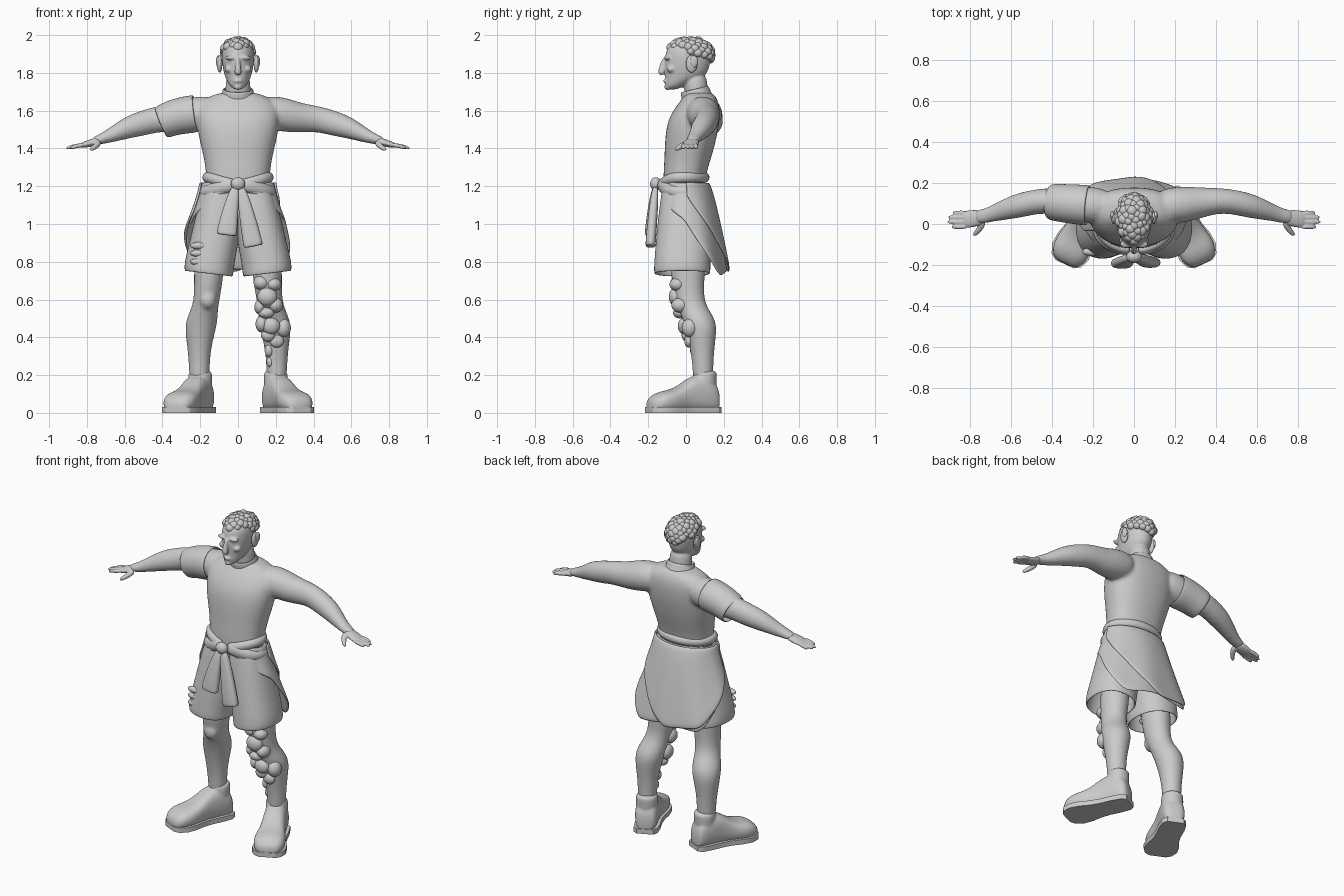
import bpy, bmesh, math, random
from mathutils import Vector, Matrix

random.seed(4)


def tube(bm, rings, seg=16, ref=(0, 1, 0), axis=None, caps=True, sx=1, p=2.0):
    """Loft elliptical rings (x, y, z, half width, half depth)."""
    c = [Vector((r[0] * sx, r[1], r[2])) for r in rings]
    loops = []
    for i, r in enumerate(rings):
        t = Vector(axis) if axis else (c[min(i + 1, len(c) - 1)] - c[max(i - 1, 0)]).normalized()
        u = Vector(ref).cross(t).normalized()
        v = t.cross(u)
        loop = []
        for k in range(seg):
            a = 2 * math.pi * k / seg
            ca, sa = math.cos(a), math.sin(a)
            ca = math.copysign(abs(ca) ** (2 / p), ca)
            sa = math.copysign(abs(sa) ** (2 / p), sa)
            loop.append(bm.verts.new(c[i] + u * r[3] * ca + v * r[4] * sa))
        loops.append(loop)
    for a, b in zip(loops, loops[1:]):
        for k in range(seg):
            bm.faces.new((a[k], a[(k + 1) % seg], b[(k + 1) % seg], b[k]))
    if caps:
        bm.faces.new(loops[0])
        bm.faces.new(loops[-1])


def ball(bm, c, r):
    bmesh.ops.create_uvsphere(bm, u_segments=14, v_segments=9, radius=1,
                              matrix=Matrix.Translation(c) @ Matrix.Diagonal((*r, 1)))


def finish(name, bm, subsurf=2, voxel=0, thick=0, mirror=False, smooth=4):
    bmesh.ops.recalc_face_normals(bm, faces=bm.faces)
    for f in bm.faces:
        f.smooth = True
    me = bpy.data.meshes.new(name)
    bm.to_mesh(me)
    bm.free()
    ob = bpy.data.objects.new(name, me)
    bpy.context.collection.objects.link(ob)
    if mirror:
        ob.modifiers.new("mirror", 'MIRROR').use_mirror_merge = False
    if thick:
        m = ob.modifiers.new("thickness", 'SOLIDIFY')
        m.thickness, m.offset = thick, 0
    if subsurf:
        m = ob.modifiers.new("smooth", 'SUBSURF')
        m.levels = m.render_levels = subsurf
    if voxel:
        m = ob.modifiers.new("fuse", 'REMESH')
        m.mode, m.voxel_size, m.use_smooth_shade = 'VOXEL', voxel, True
        m = ob.modifiers.new("blend", 'SMOOTH')
        m.factor, m.iterations = 0.5, smooth
    return ob


# Torso with both arms, fused
bm = bmesh.new()
tube(bm, [(0, y, z, rx, ry) for y, z, rx, ry in [
    (-.01, 1.12, .165, .11), (-.01, 1.25, .168, .112), (.01, 1.35, .182, .125),
    (.025, 1.45, .208, .138), (.04, 1.55, .225, .14), (.065, 1.63, .22, .115),
    (.075, 1.675, .16, .085), (.065, 1.70, .08, .07)]], 20, axis=(0, 0, 1), p=2.3)
arm = [(.10, .08, 1.60, .09, .09), (.24, .095, 1.58, .094, .092), (.33, .105, 1.56, .080, .075),
       (.42, .115, 1.557, .070, .062), (.50, .105, 1.535, .068, .062), (.58, .085, 1.512, .060, .060),
       (.66, .06, 1.475, .042, .045), (.72, .04, 1.45, .029, .036), (.78, .03, 1.435, .02, .036)]
for s in (1, -1):
    tube(bm, arm, sx=s)
finish("shirt_and_arms", bm, voxel=.01, smooth=6)

# Loose sleeve on one arm, and the collar
bm = bmesh.new()
tube(bm, [(-.22, .09, 1.585, .098, .097), (-.33, .10, 1.570, .092, .09), (-.41, .108, 1.536, .085, .085)],
     caps=False)
finish("loose_sleeve", bm, thick=.012)
bm = bmesh.new()
tube(bm, [(0, .065, 1.65, .095, .08), (0, .052, 1.685, .08, .075), (0, .045, 1.715, .078, .072)], caps=False)
finish("collar", bm, thick=.012)

# Hands
bm = bmesh.new()
tube(bm, [(.73, .037, 1.445, .024, .036), (.79, .025, 1.425, .019, .044), (.84, .02, 1.413, .014, .043)])
for y, tip in [(-.014, .89), (.01, .915), (.033, .91), (.054, .885)]:
    tube(bm, [(.81, y, 1.419, .012, .012), (.86, y, 1.413, .013, .013), (tip, y, 1.40, .010, .010)], 8)
tube(bm, [(.73, .015, 1.435, .018, .018), (.755, -.03, 1.41, .016, .016), (.785, -.058, 1.39, .011, .011)],
     8, ref=(0, 0, 1))
finish("hands", bm, voxel=.005, mirror=True, smooth=3)

# Head, neck, nose and brow
bm = bmesh.new()
tube(bm, [(0, y, z, rx, ry) for y, z, rx, ry in [
    (-.078, 1.71, .022, .028), (-.052, 1.738, .050, .062), (-.002, 1.78, .071, .108), (.005, 1.83, .082, .121),
    (.01, 1.88, .087, .123), (.015, 1.93, .085, .12), (.02, 1.965, .06, .09), (.02, 1.98, .03, .05)]],
    20, axis=(0, 0, 1))
tube(bm, [(0, .065, 1.60, .072, .066), (0, .052, 1.72, .067, .063), (0, .045, 1.80, .065, .065)])
tube(bm, [(0, -.108, 1.885, .012, .014), (0, -.122, 1.84, .013, .018), (0, -.133, 1.803, .022, .02),
          (0, -.122, 1.79, .017, .016)], 10)
for s in (1, -1):
    ball(bm, (s * .037, -.098, 1.88), (.034, .02, .012))
    ball(bm, (s * .045, -.078, 1.82), (.028, .025, .02))
ball(bm, (0, -.104, 1.757), (.026, .018, .012))
ball(bm, (0, -.098, 1.725), (.022, .018, .016))
finish("head", bm, voxel=.006, smooth=3)

# Ears
bm = bmesh.new()
ball(bm, (.097, .03, 1.848), (.015, .032, .047))
ball(bm, (.106, .042, 1.86), (.011, .022, .032))
finish("ears", bm, 1, mirror=True)

# Curly hair: balls spread over the skull
bm = bmesh.new()
n = 110
for i in range(n):
    h = 1 - 1.4 * (i + .5) / n
    a = i * 2.39996
    q = math.sqrt(1 - h * h)
    c = Vector((.078 * q * math.cos(a), .02 + .113 * q * math.sin(a), 1.89 + .083 * h))
    if c.z > 1.925 - .42 * max(c.y, -.02):
        r = random.uniform(.021, .029)
        ball(bm, c, (r, r, r * .95))
finish("curly_hair", bm, 0)

# Shorts: two open legs that overlap at the hips
bm = bmesh.new()
tube(bm, [(.085, -.01, 1.2, .09, .11), (.10, -.01, 1.05, .118, .13), (.128, -.015, .9, .124, .14),
          (.152, -.02, .79, .125, .143), (.155, -.02, .735, .124, .145)], 20, axis=(0, 0, 1), caps=False, p=2.3)
for v in bm.verts:
    if v.co.z < .85:
        v.co.z += .12 * (v.co.x - .155)
finish("shorts", bm, thick=.014, mirror=True)
bm = bmesh.new()
for z in (.80, .845, .885):
    ball(bm, (-.205, -.135, z), (.05, .022, .02))
finish("shorts_folds", bm, 1)

# Bare legs
bm = bmesh.new()
tube(bm, [(.15, .01, .85, .085, .095), (.155, .01, .72, .079, .091), (.165, .015, .60, .069, .079),
          (.18, .045, .54, .074, .082), (.197, .08, .47, .09, .09), (.205, .085, .36, .066, .068),
          (.205, .09, .25, .055, .055), (.205, .09, .14, .055, .055)], axis=(0, 0, 1))
ball(bm, (.16, -.04, .60), (.045, .035, .05))
finish("legs", bm, voxel=.01, mirror=True)

# Lumpy padded brace on one leg
bm = bmesh.new()
for x, y, z, rx, ry, rz in [
        (.125, -.04, .69, .045, .045, .04), (.19, -.045, .68, .042, .045, .035), (.155, -.055, .615, .055, .038, .05),
        (.115, -.02, .56, .03, .05, .04), (.20, -.03, .57, .04, .05, .04), (.15, -.035, .53, .045, .035, .03),
        (.125, .01, .47, .034, .05, .045), (.175, -.01, .46, .05, .035, .045), (.24, .02, .45, .042, .045, .05),
        (.16, .01, .41, .04, .035, .035), (.205, .015, .38, .04, .025, .035), (.165, .05, .33, .025, .03, .035),
        (.17, .06, .27, .02, .025, .03)]:
    ball(bm, (x, y, z), (rx, ry, rz))
finish("leg_brace", bm, 1)

# Shoes, built along -y around the ankle, then turned outward
turn = Matrix.Translation((.205, .09, 0)) @ Matrix.Rotation(math.radians(25), 4, 'Z')
plan = [(.085, .10, .045), (.06, .17, .065), (0, .20, .07), (-.07, .195, .068), (-.13, .145, .074),
        (-.19, .118, .09), (-.25, .11, .094), (-.295, .085, .075), (-.315, .055, .045)]
bm = bmesh.new()
tube(bm, [(0, y, h / 2 + .004, w, h / 2) for y, h, w in plan], 16, ref=(0, 0, 1), axis=(0, -1, 0), p=2.7)
tube(bm, [(0, .01, .10, .068, .066), (0, .01, .19, .064, .062), (0, .015, .23, .066, .066)], axis=(0, 0, 1))
bmesh.ops.transform(bm, matrix=turn, verts=bm.verts)
finish("shoes", bm, voxel=.008, mirror=True, smooth=3)
bm = bmesh.new()
edge = [(w + .004, y) for y, h, w in plan] + [(-w - .004, y) for y, h, w in reversed(plan)]
face = bm.faces.new([bm.verts.new((x, y, 0)) for x, y in edge])
up = bmesh.ops.extrude_face_region(bm, geom=[face])["geom"]
bmesh.ops.translate(bm, vec=(0, 0, .03), verts=[v for v in up if isinstance(v, bmesh.types.BMVert)])
bmesh.ops.transform(bm, matrix=turn, verts=bm.verts)
ob = finish("soles", bm, 0, mirror=True)
bpy.context.view_layer.objects.active = ob
ob.select_set(True)
bpy.ops.object.shade_smooth_by_angle()


# Jacket hanging behind: hem is a list of (angle from the back in degrees, hem height)
def flap(name, hem, off):
    bm = bmesh.new()
    cols, rows, grid = 36, 8, []
    for i in range(cols + 1):
        d = hem[0][0] + (hem[-1][0] - hem[0][0]) * i / cols
        for (a0, z0), (a1, z1) in zip(hem, hem[1:]):
            if a0 <= d <= a1 + 1e-6:
                low = z0 + (z1 - z0) * (d - a0) / (a1 - a0)
        a, col = math.radians(d), []
        for j in range(rows + 1):
            z = 1.22 + (low - 1.22) * j / rows
            k = (1.22 - z) / .5
            fold = 1 + .025 * k * math.sin(8 * a)
            rx, ry = .185 + .2 * k ** 1.3 + off, .115 + .105 * k ** .8 + off
            col.append(bm.verts.new((rx * fold * math.sin(a), ry * fold * math.cos(a) - .01 * (1 - k), z)))
        grid.append(col)
    for a, b in zip(grid, grid[1:]):
        for j in range(rows):
            bm.faces.new((a[j], b[j], b[j + 1], a[j + 1]))
    finish(name, bm, 1, thick=.012)


flap("jacket_back", [(-150, 1.14), (-90, 1.02), (-60, .86), (-35, .74), (0, .76), (35, .72), (60, .86),
                     (90, 1.02), (150, 1.14)], 0)
flap("jacket_overlap", [(-100, 1.06), (-62, .88), (-35, .77), (0, .74), (40, .95), (85, 1.15)], .014)

# Rolled cloth round the waist
bm = bmesh.new()
for z, dip, r, rx in [(1.235, .02, .027, .165), (1.185, -.03, .036, .172), (1.14, -.02, .028, .18)]:
    pts = []
    for i in range(25):
        a = math.radians(-174 + 348 * i / 24)
        front = max(0, -math.cos(a)) ** 3
        pts.append((rx * math.sin(a), -.015 + .115 * math.cos(a),
                    z + dip * (1 - front) * .6 + (1.21 - z) * front, r * (1 - .25 * front), r * 1.1))
    tube(bm, pts, 10, ref=(0, 0, 1))
finish("waist_rolls", bm, 1)

# Knot and the two hanging sleeves
bm = bmesh.new()
ball(bm, (0, -.16, 1.212), (.04, .032, .036))
finish("knot", bm, 1)
for name, rings in [
        ("tied_sleeve_right", [(-.01, -.16, 1.21, .022, .018), (-.04, -.178, 1.08, .042, .026),
                               (-.06, -.192, .95, .056, .028), (-.061, -.192, .94, .055, .026)]),
        ("tied_sleeve_left", [(.012, -.16, 1.21, .022, .018), (.045, -.175, 1.06, .042, .026),
                              (.08, -.188, .89, .053, .028), (.082, -.188, .88, .052, .026)])]:
    bm = bmesh.new()
    tube(bm, rings, 14, p=2.6)
    finish(name, bm)
